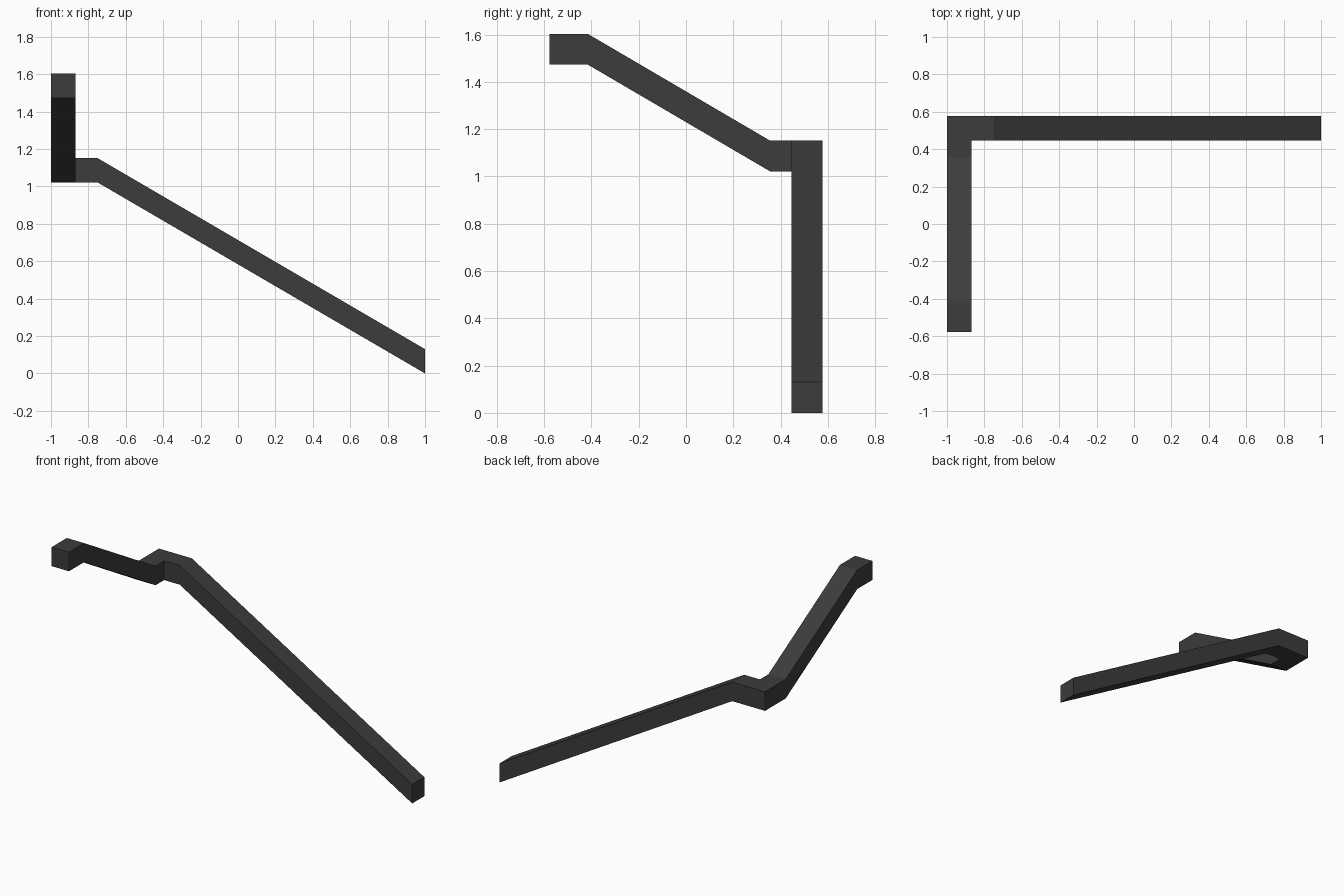
import bpy
import bmesh
from mathutils import Vector

cube = bpy.data.objects.get("Cube")
if cube:
    bpy.data.objects.remove(cube, do_unlink=True)

THICK = 0.13  # square section of the rail

# Dark painted finish
finish = bpy.data.materials.new("charcoal")
finish.use_nodes = True
colour = (0.045, 0.045, 0.045, 1)
finish.diffuse_color = colour
finish.node_tree.nodes["Principled BSDF"].inputs["Base Color"].default_value = colour


def make_rail(name, path, across):
    """Sweep a plumb-cut square section along the lower edge path."""
    bm = bmesh.new()
    up = Vector((0, 0, THICK))
    side = Vector(across) * THICK
    rings = []
    for point in path:
        p = Vector(point)
        rings.append([bm.verts.new(p + o) for o in (Vector(), side, side + up, up)])
    for a, b in zip(rings, rings[1:]):
        for i in range(4):
            j = (i + 1) % 4
            bm.faces.new((a[i], a[j], b[j], b[i]))
    bm.faces.new(rings[0])
    bm.faces.new(rings[-1])
    bmesh.ops.recalc_face_normals(bm, faces=bm.faces)
    mesh = bpy.data.meshes.new(name)
    bm.to_mesh(mesh)
    bm.free()
    mesh.materials.append(finish)
    obj = bpy.data.objects.new(name, mesh)
    bpy.context.collection.objects.link(obj)
    return obj


# Long flight: level at the corner, then sloping down to the floor
make_rail("lower_handrail",
          [(-1, 0.447, 1.022), (-0.752, 0.447, 1.022), (1, 0.447, 0)],
          (0, 1, 0))

# Short flight: level at the corner, sloping up, level at the top
make_rail("upper_handrail",
          [(-1, 0.447, 1.022), (-1, 0.355, 1.022), (-1, -0.415, 1.473), (-1, -0.577, 1.473)],
          (1, 0, 0))
